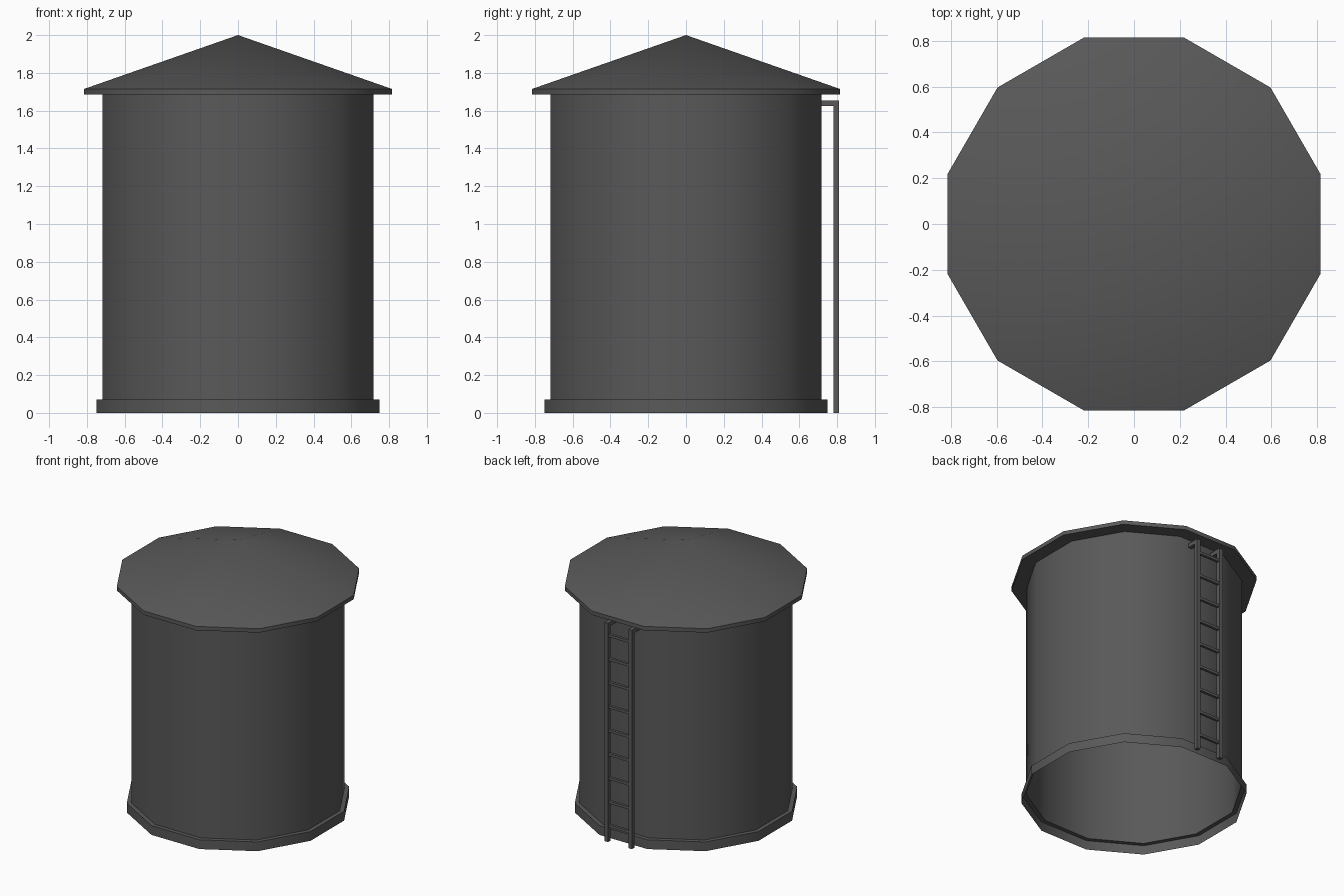
import bpy
import bmesh
from math import cos, sin, pi, radians

SIDES = 12

if "Cube" in bpy.data.objects:
    bpy.data.objects.remove(bpy.data.objects["Cube"])

grey = bpy.data.materials.new("dark_grey_metal")
grey.use_nodes = True
colour = (0.1, 0.1, 0.1, 1)
grey.diffuse_color = colour
grey.node_tree.nodes["Principled BSDF"].inputs["Base Color"].default_value = colour


def finish(name, bm):
    mesh = bpy.data.meshes.new(name)
    bm.to_mesh(mesh)
    bm.free()
    mesh.materials.append(grey)
    obj = bpy.data.objects.new(name, mesh)
    bpy.context.collection.objects.link(obj)
    return obj


def smooth(obj):
    bpy.ops.object.select_all(action="DESELECT")
    obj.select_set(True)
    bpy.context.view_layer.objects.active = obj
    bpy.ops.object.shade_smooth_by_angle(angle=radians(35))


def shell(name, profile, apex=None):
    """Twelve-sided open shell; profile holds (flat-to-centre distance, height)."""
    bm = bmesh.new()
    rings = []
    for dist, z in profile:
        r = dist / cos(pi / SIDES)
        angles = [(i + 0.5) * 2 * pi / SIDES for i in range(SIDES)]
        rings.append([bm.verts.new((r * cos(a), r * sin(a), z)) for a in angles])
    for low, high in zip(rings, rings[1:]):
        for i in range(SIDES):
            j = (i + 1) % SIDES
            bm.faces.new((low[i], low[j], high[j], high[i]))
    if apex:
        tip = bm.verts.new((0, 0, apex))
        for i in range(SIDES):
            bm.faces.new((rings[-1][i], rings[-1][(i + 1) % SIDES], tip))
    obj = finish(name, bm)
    smooth(obj)


def box(name, low, high):
    bm = bmesh.new()
    bmesh.ops.create_cube(bm, size=1)
    for v in bm.verts:
        v.co = [l + (c + 0.5) * (h - l) for c, l, h in zip(v.co, low, high)]
    finish(name, bm)


# Tank: hollow, open underneath
shell("base_skirt", [(0.748, 0), (0.748, 0.07), (0.717, 0.07)])
shell("tank_wall", [(0.717, 0.07), (0.717, 1.685)])
shell("roof", [(0.717, 1.685), (0.815, 1.685), (0.815, 1.715)], apex=2.0)

# Ladder on the back
for side, x in (("left", 0.1), ("right", -0.1)):
    box(f"ladder_rail_{side}", (x - 0.015, 0.78, 0), (x + 0.015, 0.81, 1.655))
    box(f"ladder_bracket_{side}", (x - 0.015, 0.71, 1.625), (x + 0.015, 0.78, 1.655))
for k in range(9):
    z = 0.12 + 0.18 * k
    box(f"ladder_rung_{k + 1}", (-0.085, 0.785, z - 0.01), (0.085, 0.805, z + 0.01))
